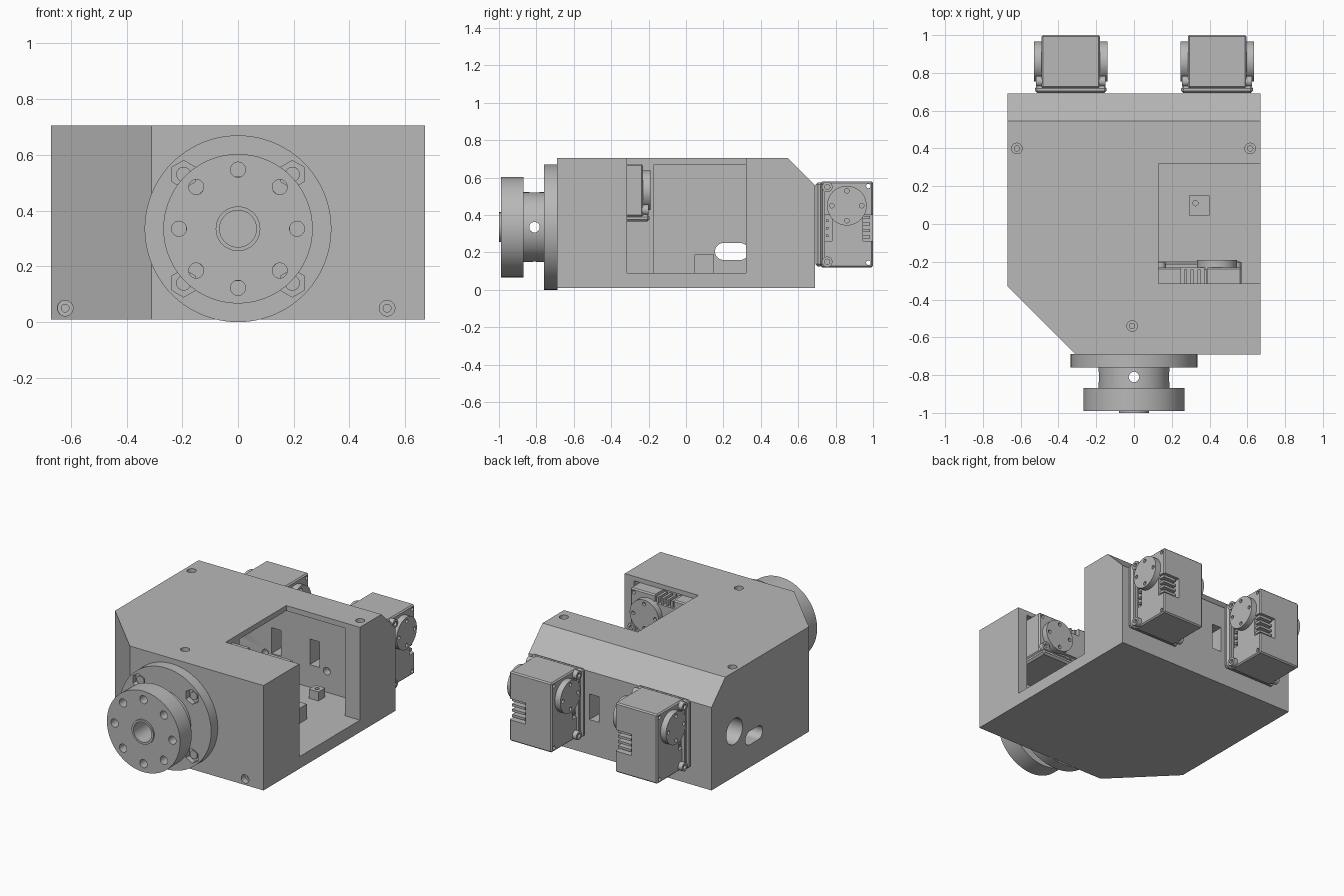
import bpy, bmesh
from math import pi, cos, sin
from mathutils import Matrix, Vector

old = bpy.data.objects.get("Cube")
if old:
    bpy.data.objects.remove(old, do_unlink=True)

grey = bpy.data.materials.new("Plain grey")
grey.use_nodes = True
grey.diffuse_color = (0.48, 0.48, 0.48, 1)
grey.node_tree.nodes["Principled BSDF"].inputs["Base Color"].default_value = grey.diffuse_color
parts = []
AXIS = {"x": Matrix.Rotation(pi / 2, 4, "Y"), "y": Matrix.Rotation(pi / 2, 4, "X"), "z": Matrix()}


def finish(name, bm):
    mesh = bpy.data.meshes.new(name)
    bm.to_mesh(mesh)
    bm.free()
    mesh.materials.append(grey)
    ob = bpy.data.objects.new(name, mesh)
    bpy.context.collection.objects.link(ob)
    parts.append(ob)
    return ob


def box(name, x, y, z, bevel=0):
    """Box from (low, high) ranges."""
    bm = bmesh.new()
    spans = (x, y, z)
    size = [b - a for a, b in spans]
    mid = [(a + b) / 2 for a, b in spans]
    bmesh.ops.create_cube(bm, size=1, matrix=Matrix.Translation(mid) @ Matrix.Diagonal(size + [1]))
    if bevel:
        bmesh.ops.bevel(bm, geom=bm.edges[:], offset=bevel, segments=1, affect="EDGES")
    return finish(name, bm)


def cyl(name, axis, at, r, length, sides=48):
    """Cylinder centred at a point along an axis."""
    bm = bmesh.new()
    bmesh.ops.create_cone(bm, cap_ends=True, segments=sides, radius1=r, radius2=r, depth=length,
                          matrix=Matrix.Translation(at) @ AXIS[axis])
    return finish(name, bm)


def cut(ob, *cutters):
    """Subtract each cutter and discard it."""
    for c in cutters:
        c.hide_render = True
        mod = ob.modifiers.new("cut", "BOOLEAN")
        mod.operation, mod.solver, mod.object = "DIFFERENCE", "EXACT", c
        with bpy.context.temp_override(object=ob, active_object=ob):
            bpy.ops.object.modifier_apply(modifier=mod.name)
        parts.remove(c)
        bpy.data.objects.remove(c, do_unlink=True)


# Housing with a clipped front corner and a sloped rear top edge
housing = box("housing", (-.67, .67), (-.69, .69), (.01, .705))
bm = bmesh.new()
bm.from_mesh(housing.data)
for point, normal in (((-.67, -.33, 0), (-1, -1, 0)), ((0, .545, .705), (0, 1, 1))):
    res = bmesh.ops.bisect_plane(bm, geom=bm.verts[:] + bm.edges[:] + bm.faces[:], plane_co=point,
                                 plane_no=Vector(normal).normalized(), clear_outer=True)
    bmesh.ops.holes_fill(bm, edges=[e for e in bm.edges if e.is_boundary])
bmesh.ops.recalc_face_normals(bm, faces=bm.faces[:])
bm.to_mesh(housing.data)
bm.free()

# Side opening, inner cavity and front motor pocket
cut(housing,
    box("cavity", (-.56, .56), (-.17, .53), (.09, .67)),
    box("opening", (.13, .8), (-.315, .32), (.09, .8)),
    box("pocket", (.135, .6), (-.56, -.25), (.09, .675)))

# Cable slots in the rear wall, cable holes in the side wall
for x in (-.09, .19):
    cut(housing, box("rear_slot", (x - .035, x + .035), (.4, .8), (.24, .41)))
cut(housing,
    cyl("side_hole", "x", (-.62, .45, .31), .085, .3),
    box("slot_middle", (-.8, -.5), (.2, .29), (.16, .25)))
for y in (.2, .29):
    cut(housing, cyl("slot_end", "x", (-.65, y, .205), .045, .3, 32))

# Counterbored screw holes
for x, y in ((-.62, .4), (.615, .4), (-.01, -.54)):
    cut(housing, cyl("bore", "z", (x, y, .705), .028, .06, 24), cyl("hole", "z", (x, y, .68), .014, .16, 16))
for x, y in ((-.62, -.38), (.535, -.69)):
    cut(housing, cyl("bore", "y", (x, y, .05), .028, .08, 24), cyl("hole", "y", (x, y, .05), .014, .18, 16))
for x in (-.5, -.17, .28, .6):
    if x < .5:
        cut(housing, cyl("inner_screw_hole", "y", (x, .53, .23), .025, .1, 16))

# Standoff blocks on the cavity floor
standoff = box("standoff_block", (.29, .4), (.045, .15), (.085, .19))
cut(standoff, box("step", (.2, .345), (.075, .2), (.185, .3)),
    cyl("hole", "z", (.325, .11, .18), .014, .08, 16))
small = box("small_standoff", (.24, .31), (.4, .47), (.085, .15))
cut(small, cyl("hole", "z", (.275, .435, .15), .014, .06, 16))

# Front coupling: flange, neck, hub disc and centre ring
CZ = .335
flange = cyl("coupling_flange", "y", (0, -.7235, CZ), .335, .073, 96)
neck = cyl("coupling_neck", "y", (0, -.815, CZ), .187, .13, 64)
hub = cyl("coupling_disc", "y", (0, -.929, CZ), .268, .122, 96)
ring = cyl("centre_ring", "y", (0, -.95, CZ), .08, .1, 48)
for ob in (neck, hub, ring):
    cut(ob, cyl("centre_bore", "y", (0, -.95, CZ), .066, .36, 48))
cut(neck, cyl("cross_hole", "x", (0, -.81, CZ), .028, 1, 24),
    cyl("cross_hole", "z", (0, -.81, CZ), .028, .6, 24))
for i in range(8):
    a = i * pi / 4
    cut(hub, cyl("disc_hole", "y", (.212 * cos(a), -.93, CZ + .212 * sin(a)), .027, .3, 24))
for sx in (-1, 1):
    for sz in (-1, 1):
        at = (sx * .195, -.76, CZ + sz * .195)
        cut(flange, cyl("hex_recess", "y", at, .05, .07, 6))
        cyl("flange_bolt", "y", (at[0], -.725, at[2]), .027, .04, 24)

# Motor, built once around its horn axis
first = len(parts)
casing = box("motor_casing", (-.155, .155), (-.14, .14), (-.33, .13), .008)
cut(casing, box("vent", (.035, .2), (.085, .2), (-.19, -.05)),
    box("port", (.135, .2), (-.13, -.08), (-.19, -.05)),
    box("port", (-.2, -.135), (-.13, -.08), (-.19, -.05)))
for y, z in ((.115, .105), (.115, -.305)):
    cut(casing, cyl("corner_hole", "x", (0, y, z), .012, .5, 16))
for i in range(4):
    z = -.175 + i * .035
    box("vent_rib", (.05, .145), (.08, .125), (z, z + .016))
for side in (-1, 1):
    horn = cyl("motor_horn", "x", (side * .17, 0, 0), .106, .05, 48)
    for i in range(4):
        a = i * pi / 2
        cut(horn, cyl("horn_hole", "x", (side * .195, .08 * cos(a), .08 * sin(a)), .012, .04, 16))
    for z in (.1, -.3):
        lug = cyl("mounting_lug", "x", (side * .165, -.105, z), .028, .04, 24)
        cut(lug, cyl("lug_hole", "x", (side * .185, -.105, z), .014, .03, 16))
    box("lug_rail", sorted((side * .15, side * .172)), (-.14, -.118), (-.3, .1))
    for i in range(3):
        z = -.16 + i * .04
        box("port_pin", sorted((side * .13, side * .15)), (-.112, -.098), (z - .007, z + .007))
box("motor_base", (-.19, .19), (-.167, -.13), (-.325, .125), .012)
motor = parts[first:]

# Two rear motors, and one lying in the front pocket
lying = Matrix(((0, 0, 1, .44), (1, 0, 0, -.385), (0, 1, 0, .532), (0, 0, 0, 1)))
places = {"left": Matrix.Translation((.44, .86, .45)),
          "right": Matrix.Translation((-.335, .86, .45)), "front": lying}
for ob in motor:
    base = ob.name.split(".")[0]
    for key, place in places.items():
        dup = ob
        if key != "left":
            dup = ob.copy()
            bpy.context.collection.objects.link(dup)
            parts.append(dup)
        dup.name = key + "_" + base
        dup.matrix_world = place

# Smooth round surfaces, keep hard edges
bpy.ops.object.select_all(action="DESELECT")
for ob in parts:
    ob.select_set(True)
bpy.context.view_layer.objects.active = housing
bpy.ops.object.shade_smooth_by_angle(angle=pi / 6)
